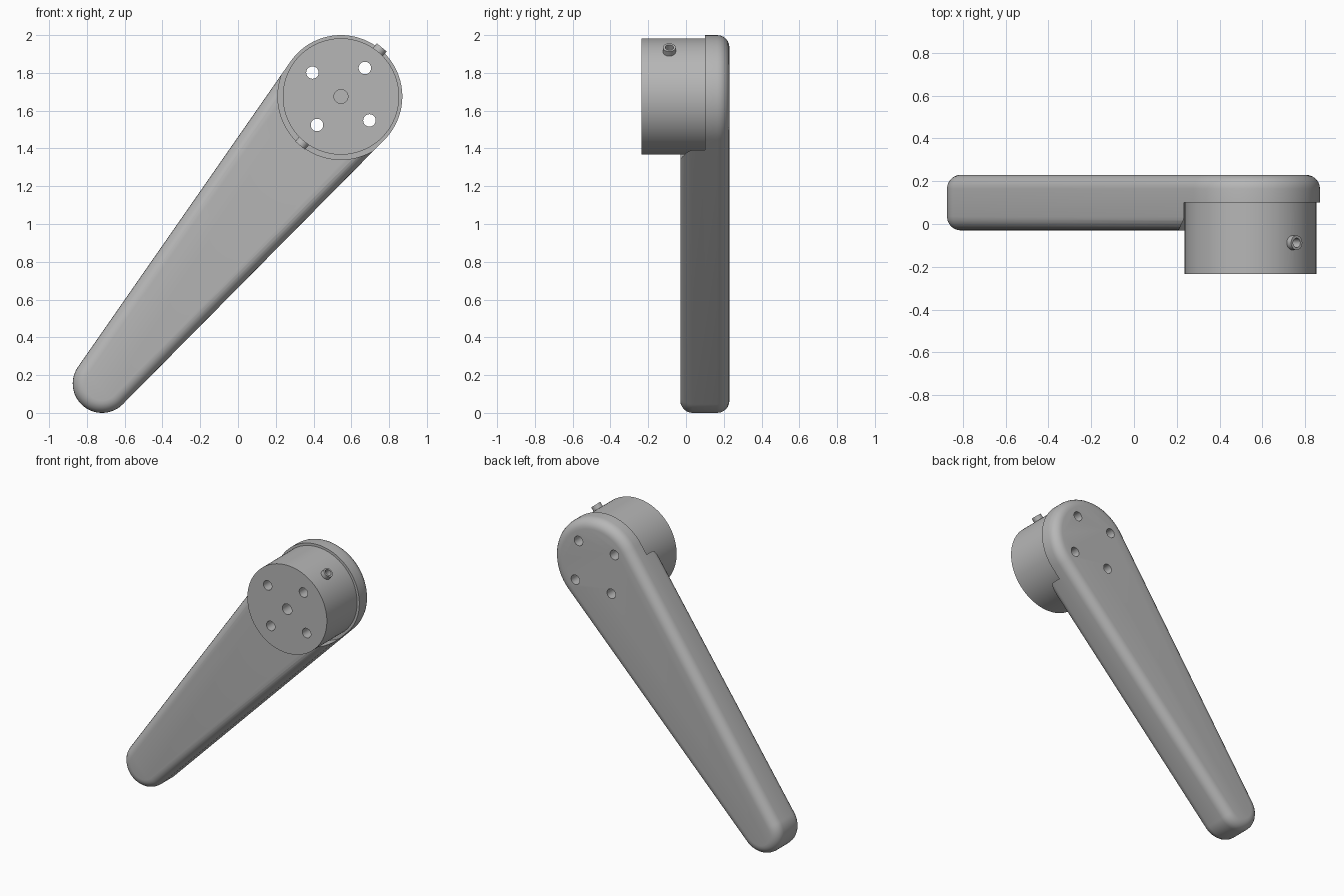
import bpy, bmesh, math
from mathutils import Vector

if "Cube" in bpy.data.objects:
    bpy.data.objects.remove(bpy.data.objects["Cube"], do_unlink=True)

grey = bpy.data.materials.new("satin_grey")
grey.use_nodes = True
colour = (0.47, 0.47, 0.47, 1)
grey.diffuse_color = colour
grey.node_tree.nodes["Principled BSDF"].inputs["Base Color"].default_value = colour

HUB = Vector((0.545, 0, 1.675))
TIP = Vector((-0.72, 0, 0.155))
R_HUB, R_TIP = 0.325, 0.155
AXIS = (HUB - TIP).normalized()


def cylinder(name, start, end, radius, sides=64):
    """Cylinder running from one point to another."""
    d = end - start
    bpy.ops.mesh.primitive_cylinder_add(vertices=sides, radius=radius, depth=d.length,
                                        location=(start + end) / 2)
    ob = bpy.context.object
    ob.name = name
    ob.rotation_euler = d.to_track_quat('Z', 'Y').to_euler()
    ob.data.materials.append(grey)
    return ob


def along_y(name, centre, y0, y1, radius, sides=64):
    return cylinder(name, Vector((centre.x, y0, centre.z)),
                    Vector((centre.x, y1, centre.z)), radius, sides)


def cut(target, cutters):
    for c in cutters:
        m = target.modifiers.new("cut", 'BOOLEAN')
        m.operation, m.solver, m.object = 'DIFFERENCE', 'EXACT', c
        bpy.context.view_layer.objects.active = target
        bpy.ops.object.modifier_apply(modifier=m.name)


def smooth(ob):
    bpy.ops.object.select_all(action='DESELECT')
    ob.select_set(True)
    bpy.context.view_layer.objects.active = ob
    bpy.ops.object.shade_smooth_by_angle(angle=math.radians(30))


# Tapered arm: two arcs joined by tangents, extruded and rounded
y_front, y_back = -0.03, 0.23
heading = math.atan2(AXIS.z, AXIS.x)
half = math.acos((R_HUB - R_TIP) / (HUB - TIP).length)
bm = bmesh.new()
ring = []
for centre, radius, start, sweep, n in (
        (HUB, R_HUB, heading - math.pi + half, 2 * (math.pi - half), 48),
        (TIP, R_TIP, heading + math.pi - half, 2 * half, 36)):
    for i in range(n + 1):
        a = start + sweep * i / n
        ring.append(bm.verts.new((centre.x + radius * math.cos(a), y_front,
                                  centre.z + radius * math.sin(a))))
face = bm.faces.new(ring)
ext = bmesh.ops.extrude_face_region(bm, geom=[face])
for v in ext["geom"]:
    if isinstance(v, bmesh.types.BMVert):
        v.co.y = y_back
bmesh.ops.recalc_face_normals(bm, faces=bm.faces)
rims = [e for e in bm.edges if abs(e.verts[0].co.y - e.verts[1].co.y) < 0.001]
bmesh.ops.bevel(bm, geom=rims, offset=0.065, segments=6, profile=0.5, affect='EDGES')
mesh = bpy.data.meshes.new("lever_arm")
bm.to_mesh(mesh)
bm.free()
arm = bpy.data.objects.new("lever_arm", mesh)
bpy.context.collection.objects.link(arm)
mesh.materials.append(grey)

# Round hub seated in a pocket in the arm
hub = along_y("hub", HUB, -0.235, 0.12, 0.308, 96)
pocket = along_y("pocket_cutter", HUB, -0.3, 0.10, 0.334, 96)
centre_hole = along_y("centre_hole_cutter", HUB, -0.3, -0.1, 0.037, 32)

# Four bolt holes passing through hub and arm
drills = []
for i in range(4):
    a = math.radians(50 + 90 * i)
    p = HUB + 0.197 * Vector((math.cos(a), 0, math.sin(a)))
    drills.append(along_y("bolt_hole_cutter", p, -0.4, 0.4, 0.033, 32))

# Hollow set screws on opposite sides of the hub
screws, sockets = [], []
for side, label in ((1, "upper"), (-1, "lower")):
    base = HUB + Vector((0, -0.088, 0))
    out = AXIS * side
    screw = cylinder(label + "_set_screw", base + out * 0.26, base + out * 0.338, 0.034, 32)
    socket = cylinder("socket_cutter", base + out * 0.285, base + out * 0.4, 0.022, 24)
    cut(screw, [socket])
    screws.append(screw)
    sockets.append(socket)

cut(arm, [pocket] + drills)
cut(hub, [centre_hole] + drills + sockets)
for c in [pocket, centre_hole] + drills + sockets:
    bpy.data.objects.remove(c, do_unlink=True)
for ob in [arm, hub] + screws:
    smooth(ob)
